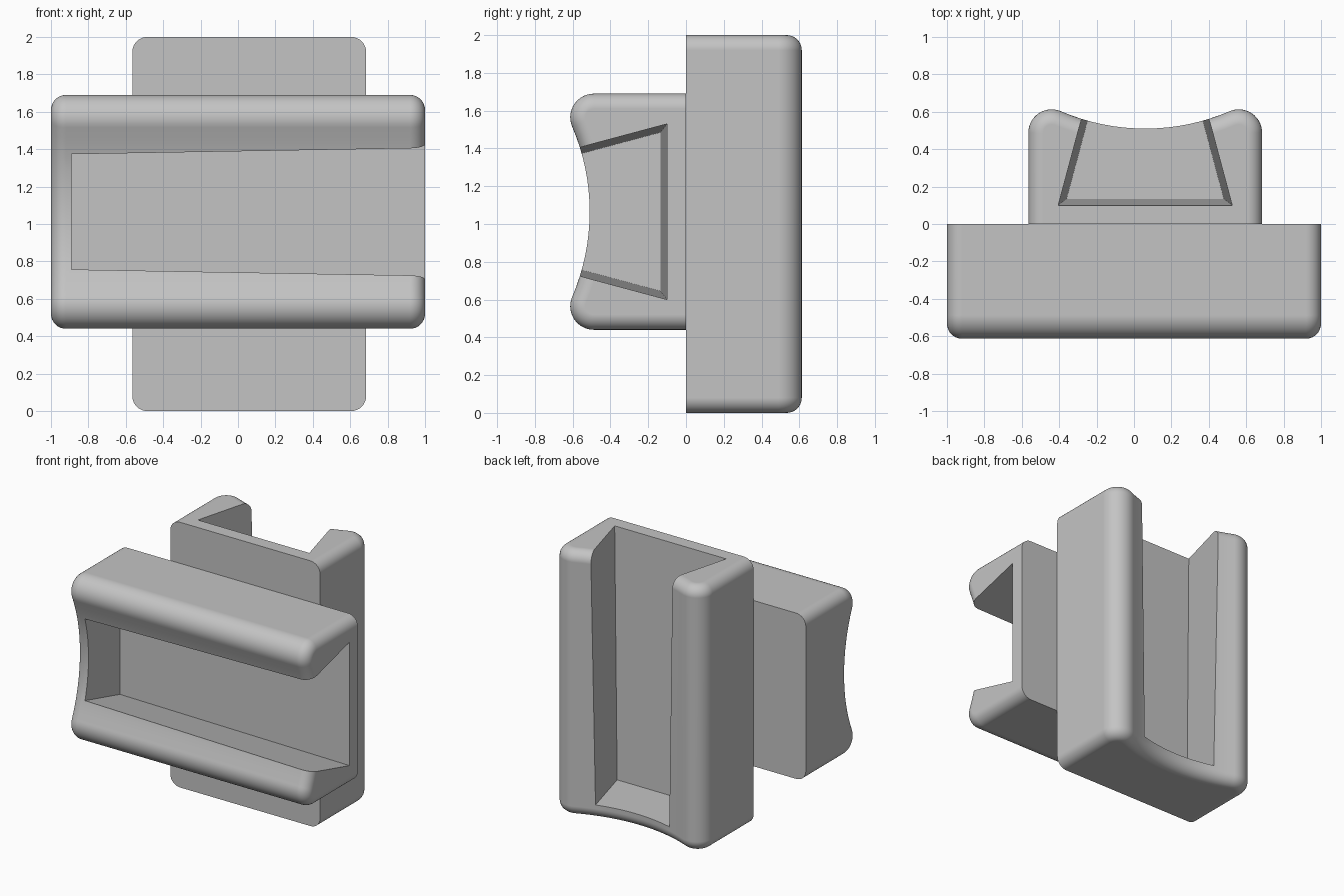
import bpy, bmesh
from math import atan2, pi, sin, cos, sqrt
from mathutils import Matrix, Vector

cube = bpy.data.objects.get("Cube")
if cube:
    bpy.data.objects.remove(cube, do_unlink=True)

grey = bpy.data.materials.new("plain grey")
grey.use_nodes = True
colour = (0.55, 0.55, 0.55, 1)
grey.diffuse_color = colour
grey.node_tree.nodes["Principled BSDF"].inputs["Base Color"].default_value = colour

HALF_W, HEIGHT, DIP = 0.625, 0.613, 0.51   # block section
FILLET, END_ROUND = 0.125, 0.08
WALL = 0.268                               # undercut slope of slot walls


def arc(cx, cz, r, a0, a1, n):
    return [(cx + r * cos(a0 + (a1 - a0) * i / n), cz + r * sin(a0 + (a1 - a0) * i / n))
            for i in range(n + 1)]


def section():
    """Flat base, rounded shoulders and a hollow top, all tangent."""
    cx, cz = HALF_W - FILLET, HEIGHT - FILLET
    k = DIP - cz
    r = (cx * cx + k * k - FILLET ** 2) / (2 * (FILLET - k))
    lean = atan2(DIP + r - cz, -cx)
    shoulder = arc(cx, cz, FILLET, 0, lean, 14)
    hollow = arc(0, DIP + r, r, lean - pi, -pi / 2, 8)
    half = [(HALF_W, 0)] + shoulder + hollow[1:]
    return half + [(-w, h) for w, h in reversed(half[:-1])]


def loft(name, start, end, l0, l1):
    """Solid between two matching sections along local x."""
    bm = bmesh.new()
    rings = [[bm.verts.new((l, w, h)) for w, h in pts]
             for l, pts in ((l0, start), (l1, end))]
    n = len(start)
    for ring in rings:
        bm.faces.new(ring)
    for i in range(n):
        j = (i + 1) % n
        bm.faces.new((rings[0][i], rings[0][j], rings[1][j], rings[1][i]))
    bmesh.ops.recalc_face_normals(bm, faces=bm.faces)
    mesh = bpy.data.meshes.new(name)
    obj = bpy.data.objects.new(name, mesh)
    bpy.context.collection.objects.link(obj)
    return obj, bm


def slot_section(l):
    """Undercut slot that narrows and gets shallower toward its closed end."""
    t = (1 - l) / 1.89
    floor, half, top = 0.10 + 0.035 * t, 0.465 - 0.045 * t, 0.8
    lip = half - WALL * (top - floor)
    return [(-half, floor), (half, floor), (lip, top), (-lip, top)]


def slotted_block(name, matrix):
    # body with rounded ends
    block, bm = loft(name, section(), section(), -1, 1)
    rims = [e for e in bm.edges
            if abs(e.verts[0].co.x - e.verts[1].co.x) < 1e-4
            and max(v.co.z for v in e.verts) > 1e-4]
    bmesh.ops.bevel(bm, geom=rims, offset=END_ROUND, offset_type='OFFSET',
                    segments=8, profile=0.5, affect='EDGES', clamp_overlap=False)
    bm.to_mesh(block.data)
    bm.free()
    block.data.materials.append(grey)

    # slot
    cutter, bm = loft(name + "_slot_cutter", slot_section(-0.89), slot_section(1.1), -0.89, 1.1)
    bm.to_mesh(cutter.data)
    bm.free()
    cutter.data.materials.append(grey)
    cut = block.modifiers.new("slot", 'BOOLEAN')
    cut.operation, cut.solver, cut.object = 'DIFFERENCE', 'EXACT', cutter
    bpy.ops.object.select_all(action='DESELECT')
    block.select_set(True)
    bpy.context.view_layer.objects.active = block
    bpy.ops.object.modifier_apply(modifier=cut.name)
    bpy.data.objects.remove(cutter, do_unlink=True)

    # smooth rounds, crisp slot edges
    bpy.ops.object.shade_smooth_by_angle(angle=pi / 6)
    weighted = block.modifiers.new("flat sides", 'WEIGHTED_NORMAL')
    weighted.keep_sharp = True
    block.matrix_world = matrix


def placement(length, width, height, origin):
    m = Matrix((length, width, height)).transposed().to_4x4()
    m.translation = Vector(origin)
    return m


X, Y, Z = Vector((1, 0, 0)), Vector((0, 1, 0)), Vector((0, 0, 1))
slotted_block("front_slotted_block", placement(X, Z, -Y, (0, 0, 1.065)))
slotted_block("back_slotted_block", placement(Z, X, Y, (0.06, 0, 1)))
